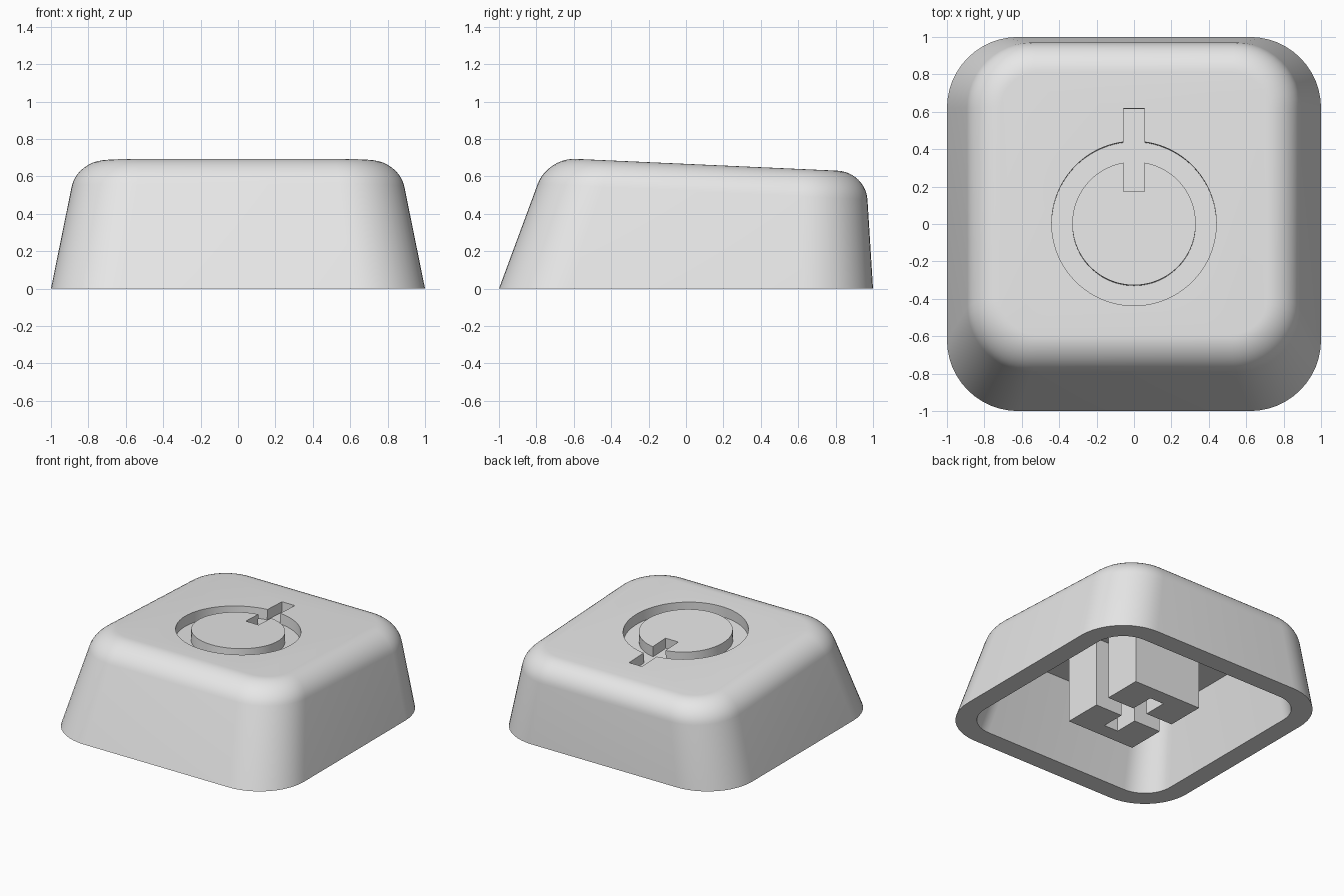
import bpy, bmesh, math
from mathutils import Vector, Matrix

cube = bpy.data.objects.get("Cube")
if cube:
    bpy.data.objects.remove(cube, do_unlink=True)

grey = bpy.data.materials.new("light grey plastic")
grey.use_nodes = True
grey.diffuse_color = (0.8, 0.8, 0.8, 1)
for node in grey.node_tree.nodes:
    if node.type == 'BSDF_PRINCIPLED':
        node.inputs["Base Color"].default_value = (0.8, 0.8, 0.8, 1)

SLOPE = 0.045       # the top falls towards the back
TOP = 0.667         # height of the top at y = 0
FILLET = 0.15       # distance the rounded rim reaches from its corner
CEILING = 0.54


def top_height(y):
    return TOP - SLOPE * y


def outline(half, front, back, radius, height):
    """Rounded rectangle, counter-clockwise; height is a function of y."""
    steps = 12
    pts = []
    corners = [(half, back), (-half, back), (-half, front), (half, front)]
    for q, (cx, cy) in enumerate(corners):
        cx -= math.copysign(radius, cx)
        cy -= math.copysign(radius, cy)
        for i in range(steps + 1):
            a = math.pi / 2 * (q + i / steps)
            y = cy + radius * math.sin(a)
            pts.append(Vector((cx + radius * math.cos(a), y, height(y))))
    return pts


def finish(bm, name):
    bmesh.ops.recalc_face_normals(bm, faces=bm.faces)
    mesh = bpy.data.meshes.new(name)
    bm.to_mesh(mesh)
    bm.free()
    mesh.materials.append(grey)
    obj = bpy.data.objects.new(name, mesh)
    bpy.context.collection.objects.link(obj)
    return obj


def bridge(bm, a, b):
    for i in range(len(a)):
        j = (i + 1) % len(a)
        bm.faces.new((a[i], a[j], b[j], b[i]))


def add_loop(bm, pts):
    return [bm.verts.new(p) for p in pts]


# Hollow cap: ceiling, inner wall, rim, outer wall, rounded shoulder, top
def ground(y):
    return 0.0


base = outline(1, -1, 1, 0.38, ground)
corner = outline(0.861, -0.741, 0.961, 0.34, top_height)
inset = outline(0.861 - FILLET, -0.741 + FILLET, 0.961 - FILLET,
                0.34 - FILLET, top_height)
rings = [outline(0.74, -0.65, 0.82, 0.2, lambda y: CEILING),
         outline(0.85, -0.85, 0.85, 0.23, ground),
         base]
segments, weight = 10, 0.73
for k in range(segments + 1):
    t = k / segments
    w0, w1, w2 = (1 - t) ** 2, 2 * weight * t * (1 - t), t * t
    ring = []
    for b, c, e in zip(base, corner, inset):
        start = c + (b - c).normalized() * FILLET
        ring.append((start * w0 + c * w1 + e * w2) / (w0 + w1 + w2))
    rings.append(ring)

bm = bmesh.new()
loops = [add_loop(bm, r) for r in rings]
for a, b in zip(loops, loops[1:]):
    bridge(bm, a, b)
bm.faces.new(loops[0])
bm.faces.new(loops[-1])
cap = finish(bm, "cap_shell")


# Engraved ring with a bar across it, cut parallel to the sloping top
def ring_and_bar(radius, bar_end, half=0.055, steps=96):
    gap = math.asin(half / radius)
    pts = []
    for i in range(steps + 1):
        a = math.pi / 2 + gap + (2 * math.pi - 2 * gap) * i / steps
        pts.append((radius * math.cos(a), radius * math.sin(a)))
    return pts + [(half, bar_end), (-half, bar_end)]


DEPTH = 0.08
bm = bmesh.new()
outer, inner = ring_and_bar(0.44, 0.615), ring_and_bar(0.33, 0.17)
levels = [add_loop(bm, [(x, y, z) for x, y in pts])
          for pts, z in ((outer, -DEPTH), (outer, 0.1), (inner, 0.1), (inner, -DEPTH))]
for i in range(4):
    bridge(bm, levels[i], levels[(i + 1) % 4])
bm.transform(Matrix.Translation((0, 0.003, TOP)) @ Matrix.Rotation(-math.atan(SLOPE), 4, 'X'))
cutter = finish(bm, "groove_cutter")
cutter.hide_render = True

bpy.ops.object.select_all(action='DESELECT')
bpy.context.view_layer.objects.active = cap
cap.select_set(True)
groove = cap.modifiers.new("groove", 'BOOLEAN')
groove.operation = 'DIFFERENCE'
groove.solver = 'EXACT'
groove.object = cutter
bpy.ops.object.modifier_apply(modifier=groove.name)
bpy.data.objects.remove(cutter, do_unlink=True)
bpy.ops.object.shade_smooth_by_angle(angle=math.radians(30))

# Mounting post under the top: two halves around a cross-shaped socket
half_post = [(0.29, 0.065), (0.29, 0.365), (-0.29, 0.365), (-0.29, 0.065),
             (-0.06, 0.065), (-0.06, 0.25), (0.06, 0.25), (0.06, 0.065)]
for side, name in ((1, "post_back"), (-1, "post_front")):
    bm = bmesh.new()
    low = add_loop(bm, [(x, y * side, 0) for x, y in half_post])
    high = add_loop(bm, [(x, y * side, CEILING + 0.005) for x, y in half_post])
    bridge(bm, low, high)
    bm.faces.new(low)
    bm.faces.new(high)
    finish(bm, name)
